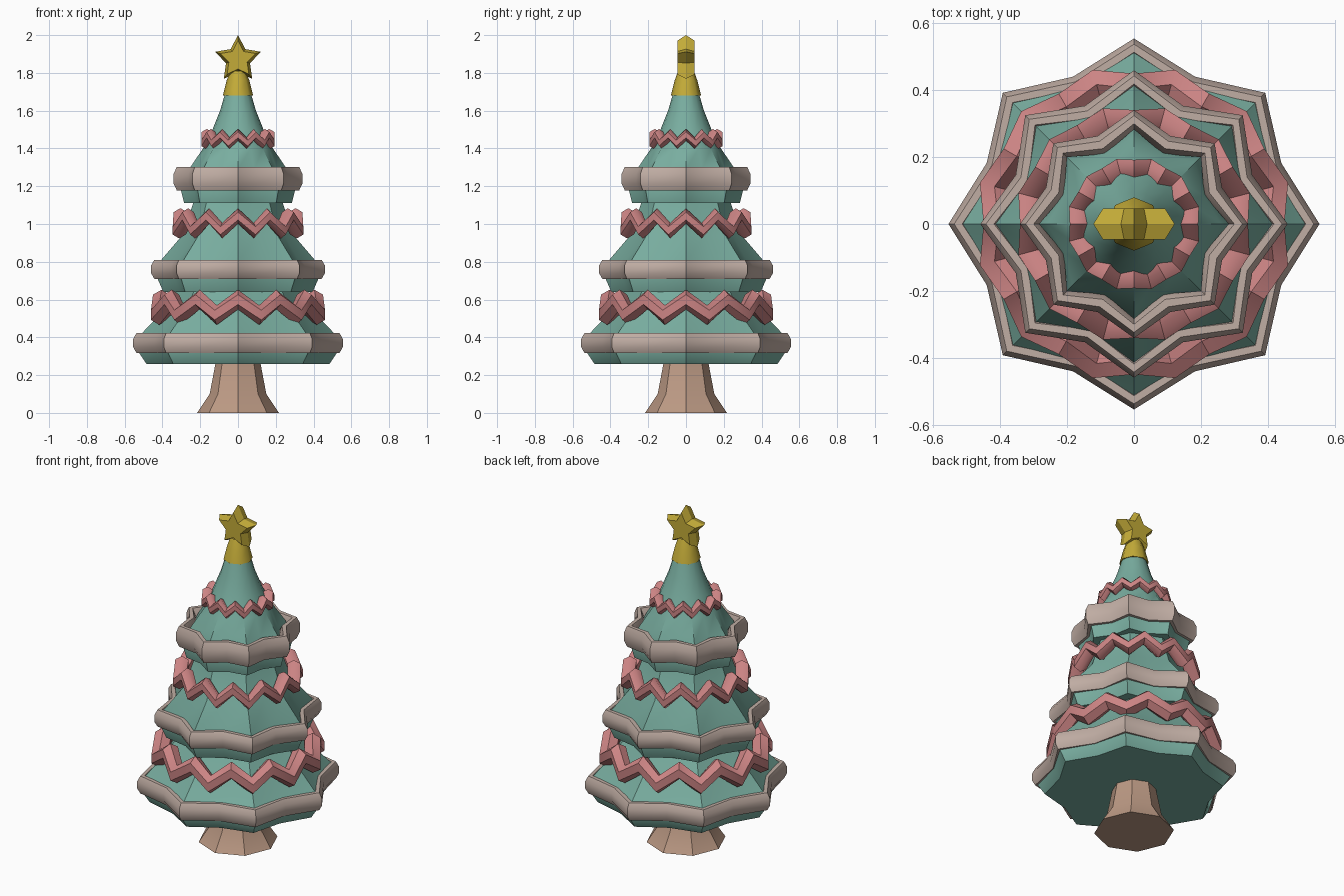
import bpy, bmesh
from math import sin, cos, pi, radians

cube = bpy.data.objects.get("Cube")
if cube:
    bpy.data.objects.remove(cube, do_unlink=True)


def material(name, rgb):
    m = bpy.data.materials.new(name)
    m.use_nodes = True
    m.diffuse_color = (*rgb, 1)
    m.node_tree.nodes["Principled BSDF"].inputs["Base Color"].default_value = (*rgb, 1)
    return m


green = material("soft green", (0.19, 0.42, 0.35))
cream = material("warm cream", (0.53, 0.42, 0.37))
pink = material("dusty pink", (0.60, 0.23, 0.23))
brown = material("light wood", (0.50, 0.32, 0.23))
gold = material("gold", (0.55, 0.41, 0.04))


def loft(name, rings, mat, closed=False, angle=35):
    """Skin a row of point rings; cap the ends, or join them when closed."""
    bm = bmesh.new()
    loops = [[bm.verts.new(p) for p in ring] for ring in rings]
    n = len(loops[0])
    pairs = list(zip(loops, loops[1:]))
    if closed:
        pairs.append((loops[-1], loops[0]))
    else:
        bm.faces.new(loops[0])
        bm.faces.new(loops[-1])
    for a, b in pairs:
        for i in range(n):
            j = (i + 1) % n
            bm.faces.new((a[i], a[j], b[j], b[i]))
    bmesh.ops.recalc_face_normals(bm, faces=bm.faces)
    mesh = bpy.data.meshes.new(name)
    bm.to_mesh(mesh)
    bm.free()
    mesh.materials.append(mat)
    obj = bpy.data.objects.new(name, mesh)
    bpy.context.collection.objects.link(obj)
    bpy.ops.object.select_all(action='DESELECT')
    obj.select_set(True)
    bpy.context.view_layer.objects.active = obj
    bpy.ops.object.shade_smooth_by_angle(angle=radians(angle))
    return obj


def star_ring(z, r, valley, n=16):
    """Horizontal ring whose odd corners are pulled in by the valley ratio."""
    return [(k * cos(a), k * sin(a), z) for i in range(n)
            for a, k in [(2 * pi * i / n, r * (valley if i % 2 else 1))]]


def hoop(name, mat, n, path, half_w, half_h, sides):
    """Closed tube round the z axis; path(i) gives radius and height."""
    rings = []
    for i in range(n):
        a = 2 * pi * i / n
        r, z = path(i)
        ring = []
        for s in range(sides):
            t = 2 * pi * (s + 0.5) / sides
            k = r + half_w * cos(t) / cos(pi / sides)
            ring.append((k * cos(a), k * sin(a), z + half_h * sin(t) / cos(pi / sides)))
        rings.append(ring)
    return loft(name, rings, mat, closed=True, angle=50)


# Trunk with a flared foot
loft("trunk", [star_ring(z, r, 1, 8) for z, r in
               [(0, 0.217), (0.10, 0.15), (0.30, 0.112)]], brown)

# Foliage tiers: (height, radius, valley ratio) profiles
tiers = {
    "lower_foliage": [(0.26, 0.485, 0.87), (0.32, 0.525, 0.87), (0.41, 0.52, 0.87),
                      (0.52, 0.415, 0.90), (0.70, 0.29, 0.95)],
    "middle_foliage": [(0.64, 0.395, 0.85), (0.72, 0.43, 0.85), (0.80, 0.415, 0.85),
                       (0.94, 0.295, 0.90), (1.16, 0.22, 0.95)],
    "upper_foliage": [(1.11, 0.285, 0.84), (1.19, 0.305, 0.84), (1.29, 0.26, 0.86),
                      (1.40, 0.185, 0.95), (1.50, 0.135, 1), (1.60, 0.095, 1),
                      (1.72, 0.06, 1)],
}
for name, profile in tiers.items():
    loft(name, [star_ring(*p) for p in profile], green)

# Cream trims following the tier edges: centre height, tip radius, valley radius, half height
for name, z, tip, valley, h in [("lower_trim", 0.37, 0.526, 0.448, 0.052),
                                ("middle_trim", 0.76, 0.431, 0.354, 0.05),
                                ("upper_trim", 1.24, 0.312, 0.256, 0.062)]:
    hoop(name, cream, 16, lambda i: (valley if i % 2 else tip, z), 0.029, h, 8)

# Zigzag garlands: high and low heights, high and low radii, tube radius
for name, top, low, r_top, r_low, t in [
        ("lower_garland", 0.60, 0.518, 0.405, 0.432, 0.045),
        ("middle_garland", 1.042, 0.965, 0.305, 0.322, 0.036),
        ("upper_garland", 1.472, 1.428, 0.165, 0.174, 0.027)]:
    hoop(name, pink, 24, lambda i: (r_low, low) if i % 2 else (r_top, top), t, t, 6)

# Gold collar under the star
loft("star_collar", [star_ring(z, r, 1, 8) for z, r in
                     [(1.68, 0.08), (1.76, 0.06), (1.81, 0.042)]], gold, angle=50)


# Five-pointed star, thickest at its flat front and back panels
def star_outline(y, r):
    return [(k * sin(a), y, 1.872 + k * cos(a)) for i in range(10)
            for a, k in [(pi * i / 5, r * (0.52 if i % 2 else 1))]]


loft("top_star", [star_outline(-0.046, 0.098), star_outline(0, 0.128),
                  star_outline(0.046, 0.098)], gold, angle=20)
